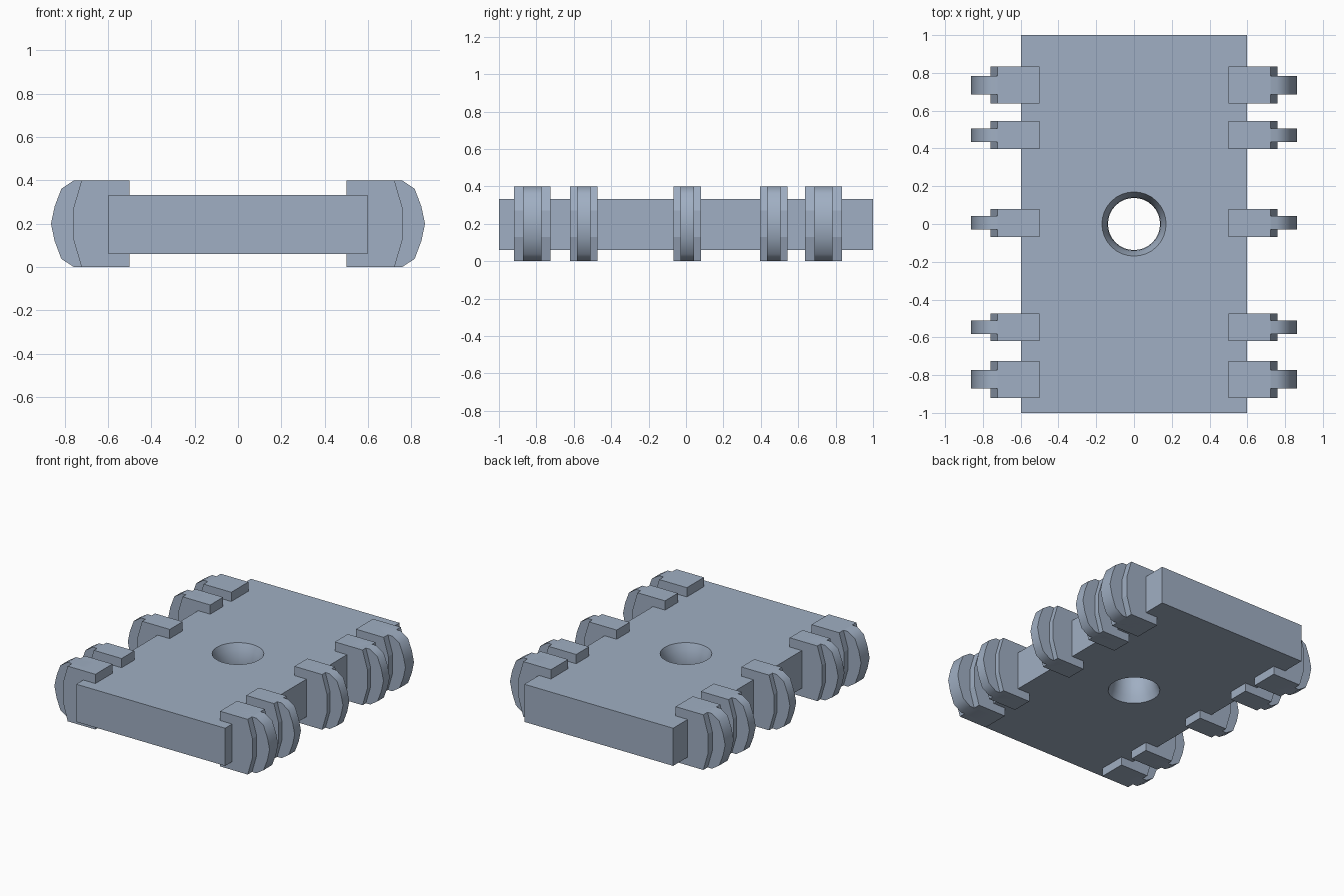
import bpy, bmesh, math

if "Cube" in bpy.data.objects:
    bpy.data.objects.remove(bpy.data.objects["Cube"])

steel = bpy.data.materials.new("blue_grey")
steel.diffuse_color = (0.352, 0.429, 0.546, 1)
steel.use_nodes = True
steel.node_tree.nodes["Principled BSDF"].inputs["Base Color"].default_value = steel.diffuse_color


def finish(bm, name, smooth_angle=None):
    bmesh.ops.recalc_face_normals(bm, faces=bm.faces)
    me = bpy.data.meshes.new(name)
    bm.to_mesh(me)
    bm.free()
    ob = bpy.data.objects.new(name, me)
    bpy.context.collection.objects.link(ob)
    me.materials.append(steel)
    if smooth_angle:
        bpy.ops.object.select_all(action='DESELECT')
        ob.select_set(True)
        bpy.context.view_layer.objects.active = ob
        bpy.ops.object.shade_smooth_by_angle(angle=math.radians(smooth_angle))
    return ob


def extrude_profile(name, pts, y0, y1, side, smooth_angle=None):
    """Extrude an (x, z) outline along y; side = 1 or -1 mirrors it in x."""
    bm = bmesh.new()
    a = [bm.verts.new((side * x, y0, z)) for x, z in pts]
    b = [bm.verts.new((side * x, y1, z)) for x, z in pts]
    bm.faces.new(a)
    bm.faces.new(b[::-1])
    n = len(pts)
    for i in range(n):
        j = (i + 1) % n
        bm.faces.new((a[i], a[j], b[j], b[i]))
    return finish(bm, name, smooth_angle)


# Slab with a waisted round hole, built as rings from the outline inwards
Z0, Z1, SEG, STEPS = 0.06, 0.333, 32, 6
bm = bmesh.new()
angles = sorted([2 * math.pi * i / SEG for i in range(SEG)] +
                [math.atan2(sy, sx * 0.597) % (2 * math.pi) for sx in (1, -1) for sy in (1, -1)])


def outline(z):
    ring = []
    for t in angles:
        c, s = math.cos(t), math.sin(t)
        k = min(0.597 / max(abs(c), 1e-9), 1.0 / max(abs(s), 1e-9))
        ring.append(bm.verts.new((k * c, k * s, z)))
    return ring


def circle(r, z):
    return [bm.verts.new((r * math.cos(t), r * math.sin(t), z)) for t in angles]


rings = [outline(Z0), outline(Z1)]
for i in range(STEPS + 1):
    u = i / STEPS
    rings.append(circle(0.138 + 0.032 * (2 * u - 1) ** 2, Z1 + (Z0 - Z1) * u))
for k in range(len(rings)):
    p, q = rings[k], rings[(k + 1) % len(rings)]
    for i in range(len(angles)):
        j = (i + 1) % len(angles)
        bm.faces.new((p[i], p[j], q[j], q[i]))
finish(bm, "slab", 35)

# Clips gripping the slab edges, each with a narrower rounded fin
clip_profile = [(0.5, 0), (0.722, 0), (0.76, 0.13), (0.76, 0.27), (0.722, 0.4), (0.5, 0.4)]
fin_profile = [(0.6, 0), (0.757, 0), (0.815, 0.038), (0.846, 0.12), (0.863, 0.2),
               (0.846, 0.28), (0.815, 0.362), (0.757, 0.4), (0.6, 0.4)]
# centre y, half width of clip, half width of fin
layout = [(0.735, 0.098, 0.049), (0.47, 0.074, 0.036), (0.006, 0.074, 0.036),
          (-0.547, 0.073, 0.036), (-0.822, 0.098, 0.049)]

for side, label in ((1, "right"), (-1, "left")):
    for i, (y, clip_w, fin_w) in enumerate(layout, 1):
        extrude_profile(f"clip_{label}_{i}", clip_profile, y - clip_w, y + clip_w, side)
        extrude_profile(f"fin_{label}_{i}", fin_profile, y - fin_w, y + fin_w, side, 40)
